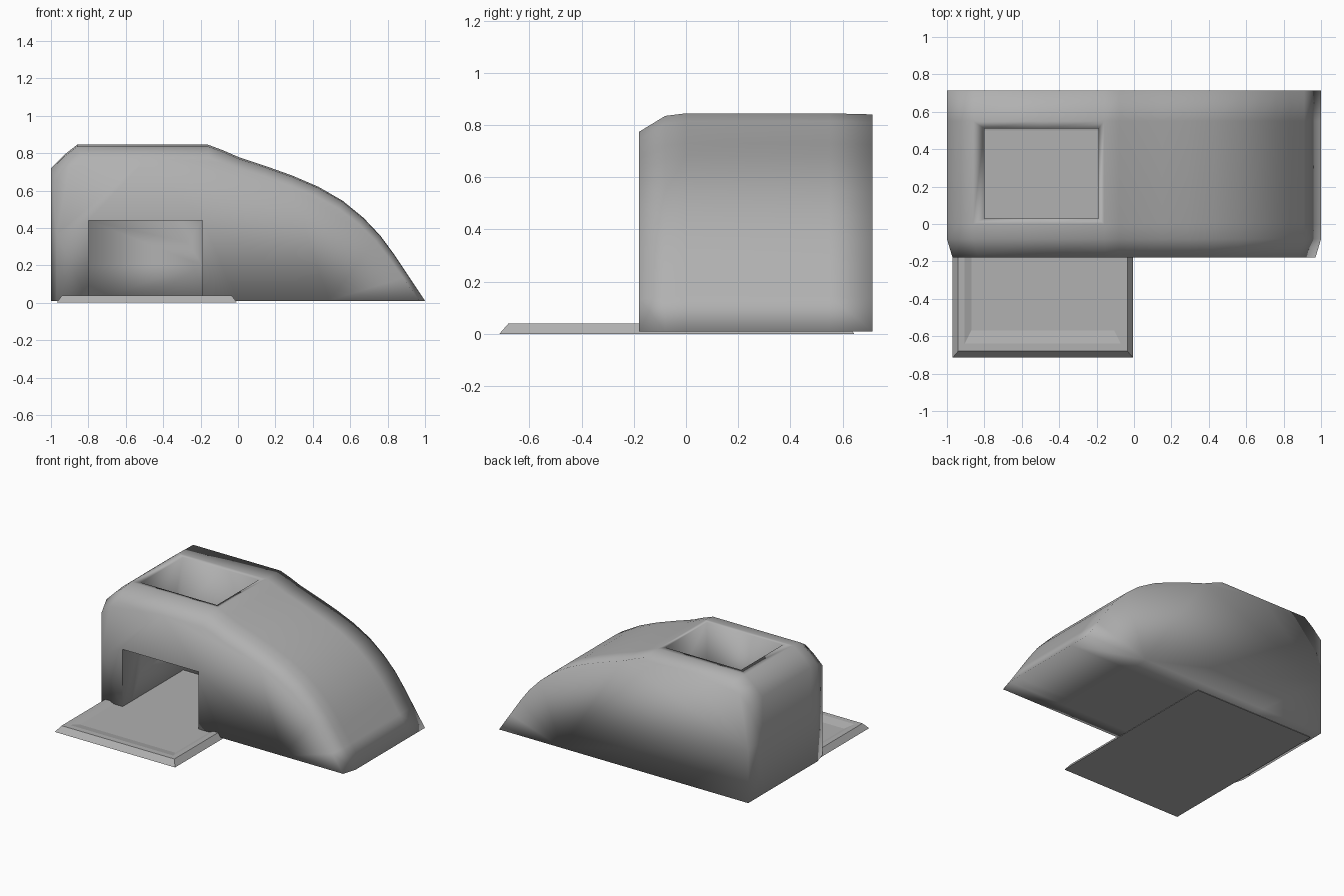
import bpy, bmesh

if "Cube" in bpy.data.objects:
    bpy.data.objects.remove(bpy.data.objects["Cube"])

# Mid-grey shared by both parts
grey = bpy.data.materials.new("mid_grey")
grey.diffuse_color = (.44, .44, .44, 1)
grey.use_nodes = True
grey.node_tree.nodes["Principled BSDF"].inputs["Base Color"].default_value = grey.diffuse_color


def loft(name, rings):
    """Skin equal-length point rings and cap both ends."""
    bm = bmesh.new()
    loops = [[bm.verts.new(p) for p in ring] for ring in rings]
    n = len(loops[0])
    for a, b in zip(loops, loops[1:]):
        for i in range(n):
            j = (i + 1) % n
            bm.faces.new((a[i], a[j], b[j], b[i]))
    bm.faces.new(loops[0])
    bm.faces.new(loops[-1])
    bmesh.ops.recalc_face_normals(bm, faces=bm.faces)
    mesh = bpy.data.meshes.new(name)
    bm.to_mesh(mesh)
    bm.free()
    mesh.materials.append(grey)
    obj = bpy.data.objects.new(name, mesh)
    bpy.context.collection.objects.link(obj)
    return obj


def rect(x0, x1, y0, y1, z):
    return [(x0, y0, z), (x1, y0, z), (x1, y1, z), (x0, y1, z)]


def cut(target, name, x0, x1, y0, y1, z0, z1):
    """Subtract a box from the target."""
    cutter = loft(name, [rect(x0, x1, y0, y1, z0), rect(x0, x1, y0, y1, z1)])
    cutter.hide_render = True
    mod = target.modifiers.new(name, 'BOOLEAN')
    mod.operation = 'DIFFERENCE'
    mod.solver = 'EXACT'
    mod.object = cutter
    bpy.context.view_layer.objects.active = target
    bpy.ops.object.modifier_apply(modifier=name)
    bpy.data.objects.remove(cutter)


# Shell: sloping side profile swept front to back, eased in at the front
profile = [(-1, .01), (-1, .4), (-1, .72), (-.93, .79), (-.86, .845), (-.5, .845),
           (-.16, .845), (-.08, .815), (0, .78), (.15, .73), (.29, .68),
           (.43, .62), (.56, .545), (.67, .455), (.76, .36), (.83, .265),
           (.91, .145), (1, .01), (.5, .01), (0, .01), (-.5, .01)]
sections = [(-.18, .97, .915), (-.08, 1, .988), (0, 1, 1), (.55, 1, 1), (.715, 1, .995)]
shell = loft("shell", [
    [(x * sx, y, .01 + (z - .01) * sz) for x, z in profile]
    for y, sx, sz in sections])

# Doorway and the chimney-like roof opening that meets it
cut(shell, "doorway", -.8, -.19, -.4, .51, -.1, .44)
cut(shell, "roof_opening", -.8, -.19, .03, .51, .2, 1.1)

# Smooth all over, with a crisp edge only around the doorway
mesh = shell.data
for poly in mesh.polygons:
    poly.use_smooth = True
for edge in mesh.edges:
    ends = [mesh.vertices[v].co for v in edge.vertices]
    if all(p.y < -.17 and -.81 < p.x < -.18 and p.z < .45 for p in ends):
        edge.use_edge_sharp = True

# Floor slab: bevelled rim around a shallow recess
x0, x1, y0, y1 = -.97, -.005, -.715, .645
steps = [(0, 0, .0), (.03, .035, .04), (.065, .075, .04), (.1, .145, .025)]
loft("floor_slab", [rect(x0 + dx, x1 - dx, y0 + dy, y1 - dy, z) for dx, dy, z in steps])
